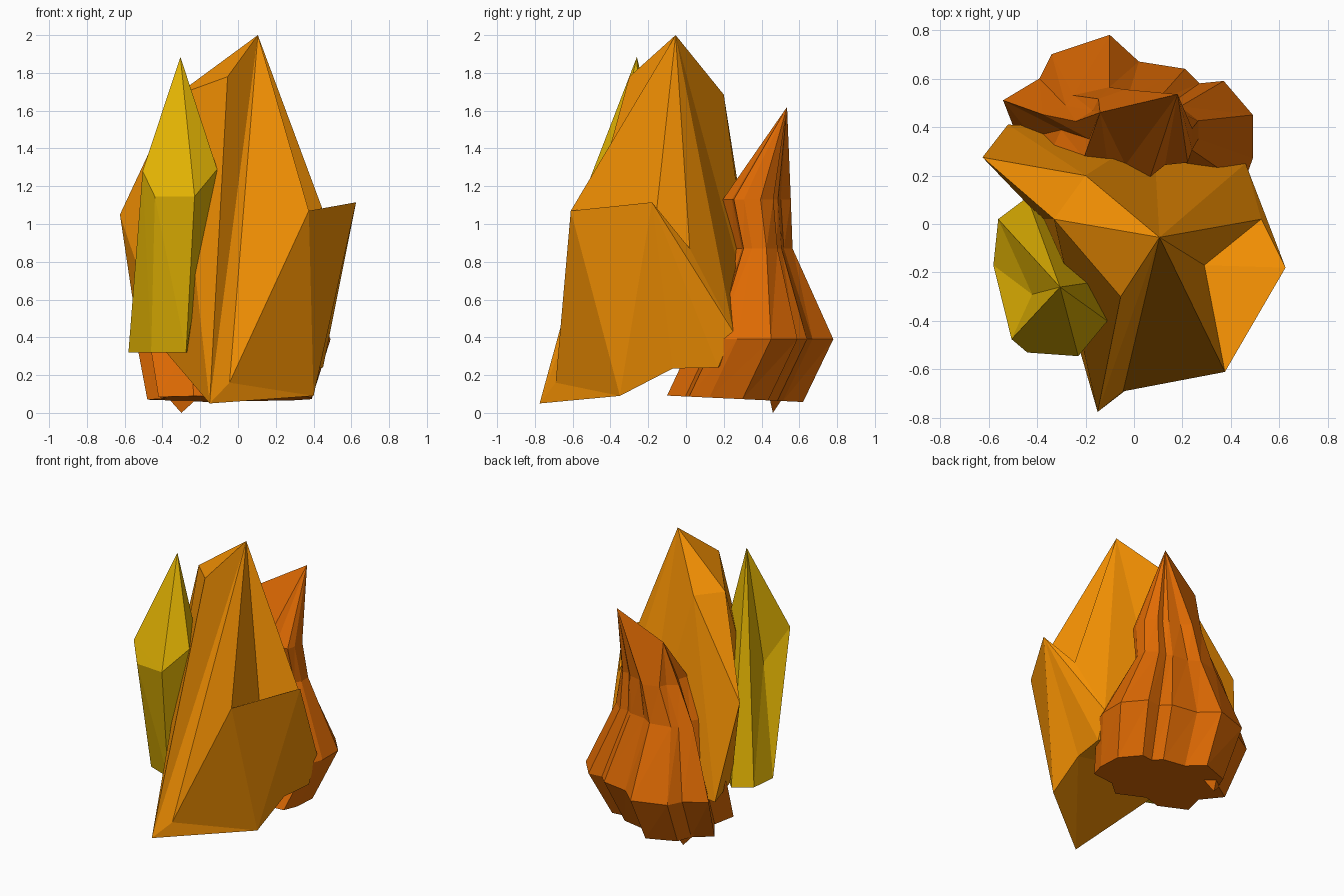
import bpy, bmesh

if "Cube" in bpy.data.objects:
    bpy.data.objects.remove(bpy.data.objects["Cube"])

def finish(bm, name, color):
    bmesh.ops.recalc_face_normals(bm, faces=bm.faces[:])
    me = bpy.data.meshes.new(name)
    bm.to_mesh(me)
    bm.free()
    mat = bpy.data.materials.new(name + "_colour")
    mat.diffuse_color = (*color, 1)
    mat.use_nodes = True
    mat.node_tree.nodes["Principled BSDF"].inputs["Base Color"].default_value = mat.diffuse_color
    me.materials.append(mat)
    ob = bpy.data.objects.new(name, me)
    bpy.context.collection.objects.link(ob)

# Large central crystal: a tapering spire with a stepped shoulder on the right
spire = [(.105, -.055, 2.0), (.375, -.61, 1.07), (.625, -.18, 1.115), (.525, .02, .87),
         (-.055, -.30, 1.78), (-.33, .02, 1.68), (-.20, .20, 1.685),
         (-.625, .275, 1.05), (-.52, .41, .35), (-.38, .02, .32),
         (-.15, -.775, .05), (-.045, -.69, .16), (.40, -.35, .09),
         (.42, -.07, .235), (.45, .17, .24), (.46, .25, .43), (.08, .38, .40),
         (.29, -.17, .94)]

def fan(c, *rim):
    return [(c, a, b) for a, b in zip(rim, rim[1:])]

faces = (fan(0, 11, 1, 17, 3, 15, 16, 6, 5, 4, 10, 11)    # around the tip
         + fan(17, 1, 2, 3)                               # shoulder step
         + fan(2, 1, 12, 13, 14, 15, 3)                   # right side
         + fan(5, 6, 7, 9, 10, 4) + fan(8, 16, 6, 7, 9)   # left side
         + fan(12, 1, 11, 10, 13)                         # front foot
         + fan(9, 10, 13, 14, 16, 8) + [(14, 15, 16)])    # underside
bm = bmesh.new()
vs = [bm.verts.new(p) for p in spire]
for f in faces:
    bm.faces.new([vs[i] for i in f])
finish(bm, "main_crystal", (.93, .29, .001))

# Slim yellow crystal at the front left: convex, with a groove pulled in on the left
slim = [(-.305, -.26, 1.885), (-.505, -.475, 1.28), (-.58, -.17, .32), (-.56, .02, .32),
        (-.44, .11, .32), (-.44, -.53, 1.145), (-.23, -.545, 1.145), (-.11, -.40, 1.29),
        (-.17, -.24, 1.33), (-.46, -.34, .32), (-.275, -.41, .32), (-.25, -.10, .32)]
bm = bmesh.new()
vs = [bm.verts.new(p) for p in slim]
groove_rim = set(vs[:4])
bmesh.ops.convex_hull(bm, input=vs)
gone = [f for f in bm.faces if set(f.verts) <= groove_rim]
rim = [e for e in {e for f in gone for e in f.edges}
       if sum(f in gone for f in e.link_faces) == 1]
bmesh.ops.delete(bm, geom=gone, context='FACES_ONLY')
c = bm.verts.new((-.42, -.29, 1.07))
for e in rim:
    bm.faces.new((*e.verts, c))
bmesh.ops.delete(bm, geom=[e for e in bm.edges if not e.link_faces], context='EDGES')
bmesh.ops.delete(bm, geom=[v for v in bm.verts if not v.link_faces], context='VERTS')
finish(bm, "yellow_crystal", (.76, .45, .001))

# Pleated rust-coloured rock: one wavy outline lofted through several rings
outline = [(.49, .27), (.49, .45), (.37, .59), (.27, .58), (.21, .64), (.02, .67),
           (-.10, .78), (-.34, .70), (-.39, .60), (-.54, .51), (-.42, .36),
           (-.47, .20), (-.25, .10), (-.10, .14), (.12, .04), (.25, .14), (.45, .16)]
unit = [((x + .025) / .515, (y - .4) / .37) for x, y in outline]
# centre x, centre y, half width, half depth, height, slope in y
rings = [(-.045, .25, .435, .36, .075, -.017), (-.025, .40, .515, .37, .39, 0),
         (-.055, .405, .32, .155, .87, 0), (.0, .37, .24, .18, 1.13, 0)]
bm = bmesh.new()
loops = [[bm.verts.new((cx + u * hx, cy + v * hy, z + s * v)) for u, v in unit]
         for cx, cy, hx, hy, z, s in rings]
# The top ring gathers into a tall tip and a lower left ridge end
loops.append([bm.verts.new((.18, .535, 1.62) if v.co.x > (-.07 if v.co.y > .4 else .06)
                           else (-.14, .46, 1.43)) for v in loops[-1]])
n = len(unit)
for a, b in zip(loops, loops[1:]):
    for i in range(n):
        j = (i + 1) % n
        bm.faces.new((a[i], a[j], b[j]))
        bm.faces.new((a[i], b[j], b[i]))
bm.faces.new(loops[0][::-1])
bmesh.ops.remove_doubles(bm, verts=bm.verts[:], dist=.0005)
# Small spur under the rock
spur = [bm.verts.new(p) for p in
        [(-.38, .44, .09), (-.20, .44, .09), (-.28, .52, .09), (-.30, .46, 0)]]
for ids in [(0, 1, 2), (0, 1, 3), (1, 2, 3), (2, 0, 3)]:
    bm.faces.new([spur[i] for i in ids])
finish(bm, "rust_rock", (.74, .145, .001))
